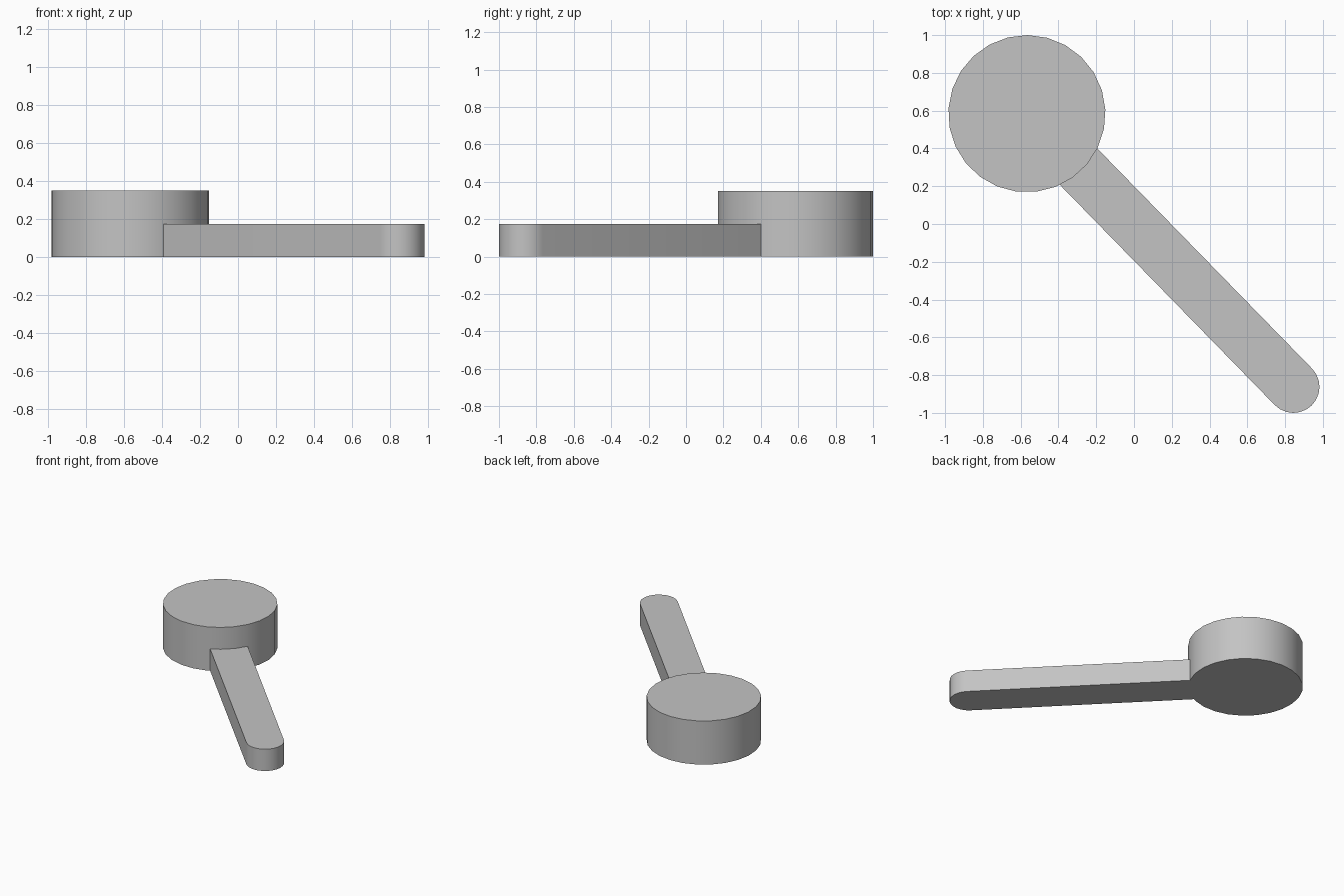
import bpy
import bmesh
from math import cos, sin, pi, radians, atan2
from mathutils import Vector

cube = bpy.data.objects.get("Cube")
if cube:
    bpy.data.objects.remove(cube, do_unlink=True)

GREY = (0.55, 0.55, 0.55, 1.0)
grey = bpy.data.materials.new("light grey")
grey.use_nodes = True
grey.diffuse_color = GREY
grey.node_tree.nodes["Principled BSDF"].inputs["Base Color"].default_value = GREY


def arc(centre, radius, start, end, steps):
    """Points along an arc, both ends included."""
    angles = [start + (end - start) * i / steps for i in range(steps + 1)]
    return [centre + radius * Vector((cos(a), sin(a))) for a in angles]


def extrude_outline(name, outline, height):
    """Solid prism standing on the ground from a counter-clockwise outline."""
    bm = bmesh.new()
    base = bm.faces.new([bm.verts.new((p.x, p.y, 0)) for p in outline])
    top = bmesh.ops.extrude_face_region(bm, geom=[base], use_keep_orig=True)
    verts = [g for g in top["geom"] if isinstance(g, bmesh.types.BMVert)]
    bmesh.ops.translate(bm, vec=(0, 0, height), verts=verts)
    bmesh.ops.recalc_face_normals(bm, faces=bm.faces)
    mesh = bpy.data.meshes.new(name)
    bm.to_mesh(mesh)
    bm.free()
    mesh.materials.append(grey)
    obj = bpy.data.objects.new(name, mesh)
    bpy.context.collection.objects.link(obj)
    bpy.ops.object.select_all(action='DESELECT')
    obj.select_set(True)
    bpy.context.view_layer.objects.active = obj
    bpy.ops.object.shade_smooth_by_angle(angle=radians(30))
    return obj


# Round head
head_centre = Vector((-0.567, 0.584))
head_radius = 0.416
start = radians(3)
extrude_outline("round_head",
                arc(head_centre, head_radius, start, start + 2 * pi, 25)[:-1], 0.35)

# Straight arm with a rounded tip, its root buried in the head
tip_centre = Vector((0.844, -0.862))
half_width = 0.138
along = (tip_centre - head_centre).normalized()
across = Vector((-along.y, along.x))
root = head_centre + along * 0.37
heading = atan2(along.y, along.x)
outline = [root + across * half_width, root - across * half_width]
outline += arc(tip_centre, half_width, heading - pi / 2, heading + pi / 2, 12)
extrude_outline("arm", outline, 0.175)
